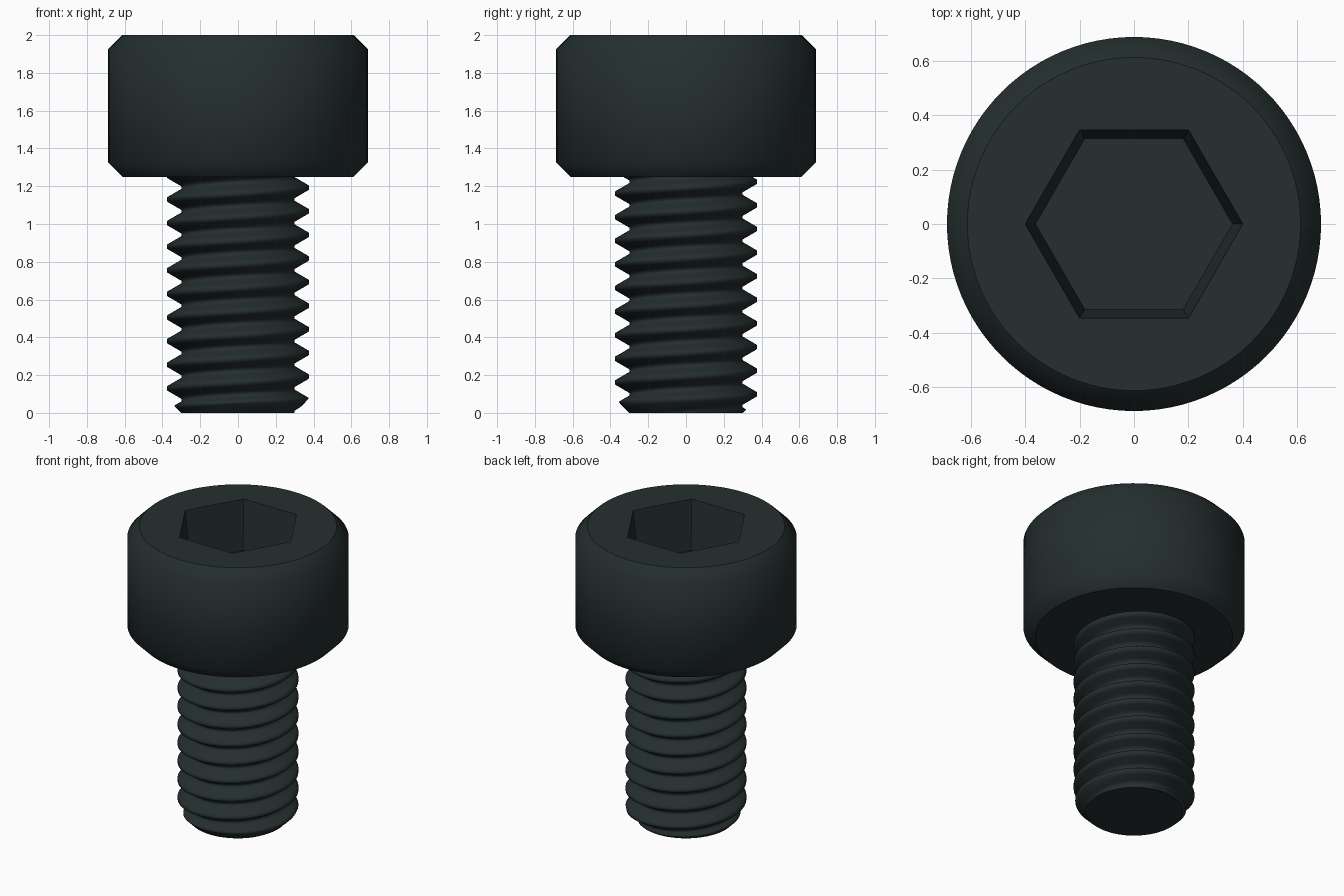
import bpy, bmesh, math

if "Cube" in bpy.data.objects:
    bpy.data.objects.remove(bpy.data.objects["Cube"])

SEG = 96           # points around each ring
HEAD_Z = 1.25      # underside of the head
PITCH = 0.125      # thread rise per turn
CREST, ROOT = 0.375, 0.30

steel = bpy.data.materials.new("black_steel")
steel.diffuse_color = (0.018, 0.028, 0.028, 1)
steel.use_nodes = True
steel.node_tree.nodes["Principled BSDF"].inputs["Base Color"].default_value = steel.diffuse_color


def make_object(name, bm):
    mesh = bpy.data.meshes.new(name)
    bm.to_mesh(mesh)
    bm.free()
    mesh.materials.append(steel)
    obj = bpy.data.objects.new(name, mesh)
    bpy.context.collection.objects.link(obj)
    return obj


def ring(bm, z, radius, hexagon=False):
    """Circle, or hexagon with corners on x, given by its corner radius."""
    verts = []
    for i in range(SEG):
        a = 2 * math.pi * i / SEG
        r = radius
        if hexagon:
            r *= math.cos(math.pi / 6) / math.cos(a % (math.pi / 3) - math.pi / 6)
        verts.append(bm.verts.new((r * math.cos(a), r * math.sin(a), z)))
    return verts


# Head: chamfered cylinder with a tapered hexagonal socket
bm = bmesh.new()
rings = [ring(bm, HEAD_Z, 0.29),
         ring(bm, HEAD_Z, 0.6125), ring(bm, HEAD_Z + 0.075, 0.6875),
         ring(bm, 1.925, 0.6875), ring(bm, 2.0, 0.6125),
         ring(bm, 2.0, 0.40, True), ring(bm, 1.665, 0.362, True)]
for level, (low, high) in enumerate(zip(rings, rings[1:])):
    for i in range(SEG):
        j = (i + 1) % SEG
        face = bm.faces.new((low[i], low[j], high[j], high[i]))
        face.smooth = level in (1, 2, 3)   # outer wall and its chamfers
bm.faces.new(rings[-1])
make_object("socket_head", bm)

# Threaded shank: one pitch of profile swept up a right-handed helix
half_crest, half_root, flank_steps = 0.011, 0.008, 4
profile = [(-half_crest, CREST)]
for k in range(flank_steps + 1):
    t = k / flank_steps
    profile.append((half_crest + t * (PITCH / 2 - half_root - half_crest),
                    CREST + t * (ROOT - CREST)))
for k in range(flank_steps + 1):
    t = k / flank_steps
    profile.append((PITCH / 2 + half_root + t * (PITCH / 2 - half_root - half_crest),
                    ROOT + t * (CREST - ROOT)))

bm = bmesh.new()
previous = None
for step in range(-2 * SEG, 11 * SEG + 1):
    a = 2 * math.pi * step / SEG
    row = []
    for dz, r in profile:
        z = 0.0675 + PITCH * step / SEG + dz
        r = min(r, max(0.02, ROOT + z))    # chamfered tip
        row.append(bm.verts.new((r * math.cos(a), r * math.sin(a), z)))
    if previous:
        for k in range(len(row) - 1):
            face = bm.faces.new((previous[k], row[k], row[k + 1], previous[k + 1]))
            face.smooth = True
    previous = row
bmesh.ops.remove_doubles(bm, verts=bm.verts, dist=0.0002)

# Trim the thread at the head and at the tip, then close the tip
for z, direction in ((HEAD_Z, 1), (0.0, -1)):
    cut = bmesh.ops.bisect_plane(
        bm, geom=bm.verts[:] + bm.edges[:] + bm.faces[:], dist=1e-5,
        plane_co=(0, 0, z), plane_no=(0, 0, direction), clear_outer=True)
tip_edges = [e for e in cut["geom_cut"] if isinstance(e, bmesh.types.BMEdge)]
for face in bmesh.ops.edgeloop_fill(bm, edges=tip_edges)["faces"]:
    face.smooth = False
    face.normal_update()
    if face.normal.z > 0:
        face.normal_flip()
make_object("threaded_shank", bm)
